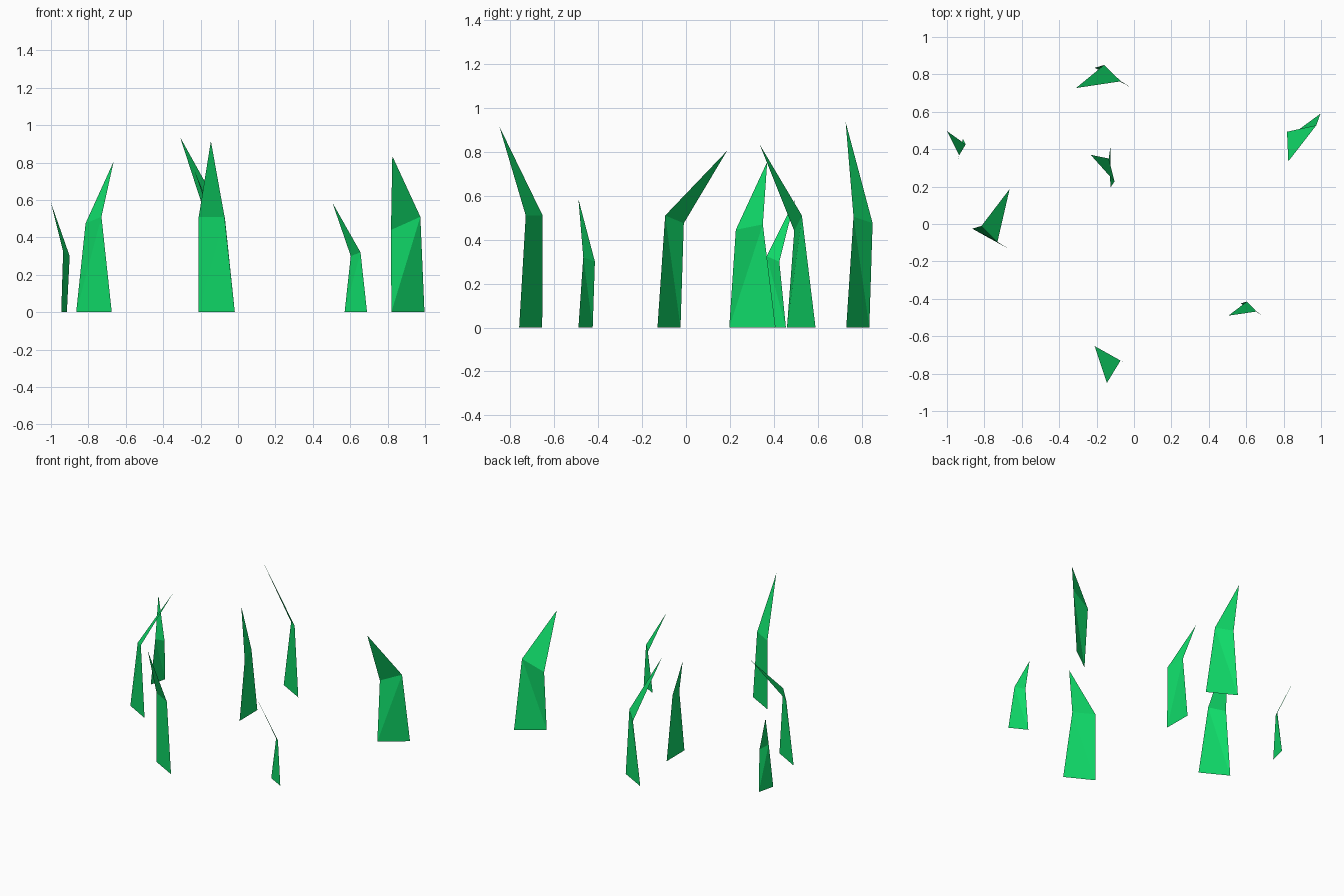
import bpy

green = bpy.data.materials.new("grass_green")
green.diffuse_color = (0.005, 0.70, 0.14, 1)


def blade(name, base_a, base_b, mid_a, mid_b, tip):
    """Bent paper-thin blade: a tapering stalk and a pointed, folded-over tip."""
    verts = [(*base_a, 0), (*base_b, 0), mid_b, mid_a, tip]
    faces = [(0, 1, 2), (0, 2, 3), (3, 2, 4)]
    mesh = bpy.data.meshes.new(name)
    mesh.from_pydata(verts, [], faces)
    mesh.materials.append(green)
    bpy.context.collection.objects.link(bpy.data.objects.new(name, mesh))


# Large blades
blade("left_blade", (-.865, -.025), (-.675, -.13),
      (-.815, -.01, .475), (-.73, -.095, .51), (-.665, .187, .805))
blade("back_blade", (-.21, .835), (-.017, .73),
      (-.16, .85, .475), (-.07, .763, .505), (-.31, .727, .937))
blade("front_blade", (-.21, -.655), (-.017, -.76),
      (-.21, -.653, .51), (-.072, -.73, .51), (-.145, -.85, .915))
blade("right_blade", (.82, .46), (.997, .59),
      (.818, .493, .44), (.975, .528, .51), (.825, .335, .835))
blade("centre_blade", (-.125, .197), (-.127, .408),
      (-.104, .227, .445), (-.135, .35, .47), (-.232, .37, .755))

# Small blades
blade("small_right_blade", (.57, -.425), (.69, -.49),
      (.603, -.415, .30), (.655, -.468, .32), (.505, -.49, .585))
blade("small_left_blade", (-.915, .455), (-.945, .328),
      (-.90, .425, .30), (-.935, .367, .325), (-1.0, .497, .585))
